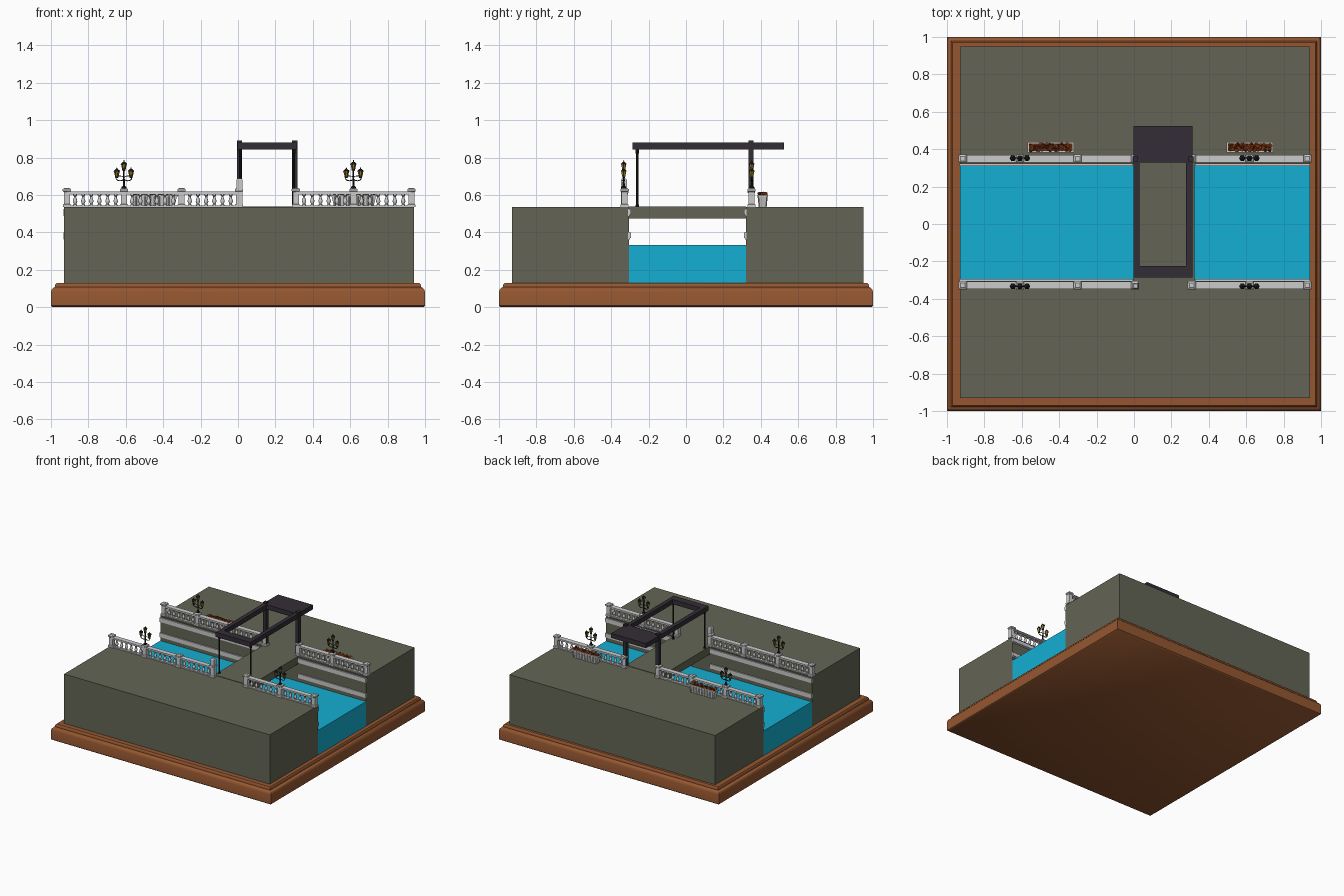
import bpy, bmesh, math, random
from mathutils import Matrix, Vector

if "Cube" in bpy.data.objects:
    bpy.data.objects.remove(bpy.data.objects["Cube"])

random.seed(4)
MATS = {}
COLORS = {
    "stone": (0.125, 0.13, 0.09), "water": (0.007, 0.43, 0.65),
    "wood": (0.30, 0.095, 0.03), "timber": (0.034, 0.027, 0.037),
    "iron": (0.012, 0.012, 0.014), "glass": (0.40, 0.24, 0.02),
    "orange": (0.75, 0.14, 0.01), "foliage": (0.16, 0.03, 0.01),
}


def finish(bm, name, color=None, smooth=False):
    bmesh.ops.recalc_face_normals(bm, faces=bm.faces[:])
    me = bpy.data.meshes.new(name)
    bm.to_mesh(me)
    bm.free()
    ob = bpy.data.objects.new(name, me)
    bpy.context.collection.objects.link(ob)
    if color:
        if color not in MATS:
            MATS[color] = bpy.data.materials.new(color)
            MATS[color].diffuse_color = (*COLORS[color], 1)
        me.materials.append(MATS[color])
    if smooth:
        bpy.ops.object.select_all(action="DESELECT")
        ob.select_set(True)
        bpy.context.view_layer.objects.active = ob
        bpy.ops.object.shade_smooth_by_angle(angle=math.radians(40))
    return ob


def box(bm, x0, x1, y0, y1, z0, z1):
    m = (Matrix.Translation(((x0 + x1) / 2, (y0 + y1) / 2, (z0 + z1) / 2))
         @ Matrix.Diagonal((x1 - x0, y1 - y0, z1 - z0, 1)))
    bmesh.ops.create_cube(bm, size=1, matrix=m)


def block(name, color, *dims):
    bm = bmesh.new()
    box(bm, *dims)
    return finish(bm, name, color)


def stack(bm, x, y, z, profile, n=10, sx=1, sy=1, rot=0):
    """Closed solid of n-sided rings; profile is (radius, height)."""
    rings = []
    for r, h in profile:
        rings.append([bm.verts.new((x + sx * r * math.cos(rot + math.tau * i / n),
                                    y + sy * r * math.sin(rot + math.tau * i / n), z + h))
                      for i in range(n)])
    for a, b in zip(rings, rings[1:]):
        for i in range(n):
            bm.faces.new((a[i], a[(i + 1) % n], b[(i + 1) % n], b[i]))
    bm.faces.new(rings[0])
    bm.faces.new(rings[-1])


def square(bm, x, y, z, profile, hx=1, hy=1):
    """Stack with a rectangular section; profile is (half width, height)."""
    stack(bm, x, y, z, profile, 4, hx * 2 ** 0.5, hy * 2 ** 0.5, math.pi / 4)


def tube(bm, pts, r, n=6):
    rings = []
    for i, p in enumerate(pts):
        d = pts[min(i + 1, len(pts) - 1)] - pts[max(i - 1, 0)]
        side = Vector((0, 1, 0))
        up = d.cross(side).normalized()
        rings.append([bm.verts.new(p + r * (math.cos(math.tau * k / n) * side
                                            + math.sin(math.tau * k / n) * up)) for k in range(n)])
    for a, b in zip(rings, rings[1:]):
        for k in range(n):
            bm.faces.new((a[k], a[(k + 1) % n], b[(k + 1) % n], b[k]))
    bm.faces.new(rings[0])
    bm.faces.new(rings[-1])


# moulded wooden plinth
bm = bmesh.new()
square(bm, 0, 0, 0, [(0.99, 0), (1, 0.008), (1, 0.082), (0.996, 0.094), (0.987, 0.104),
                     (0.978, 0.108), (0.977, 0.122), (0.97, 0.13)])
finish(bm, "plinth", "wood", True)

# banks, water and bridge deck
block("front_bank", "stone", -0.93, 0.94, -0.93, -0.305, 0.13, 0.535)
block("back_bank", "stone", -0.93, 0.94, 0.32, 0.95, 0.13, 0.535)
block("canal_water", "water", -0.93, 0.94, -0.305, 0.32, 0.13, 0.332)
block("bridge_deck", "stone", -0.003, 0.323, -0.305, 0.32, 0.475, 0.538)

# stone ledges along the canal walls
for side, y, s in (("front", -0.305, 1), ("back", 0.32, -1)):
    bm = bmesh.new()
    for x0, x1 in ((-0.932, -0.005), (0.325, 0.942)):
        for z0, z1 in ((0.37, 0.40), (0.495, 0.525)):
            ya, yb = sorted((y - s * 0.004, y + s * 0.010))
            box(bm, x0, x1, ya, yb, z0, z1)
            ya, yb = sorted((y - s * 0.004, y + s * 0.005))
            box(bm, x0, x1, ya, yb, z0 - 0.008, z0)
    finish(bm, side + "_canal_ledges")

G = 0.535
PILLAR = [(0.021, 0), (0.021, 0.014), (0.016, 0.018), (0.016, 0.08), (0.022, 0.086),
          (0.022, 0.096), (0.012, 0.103)]
VASE = [(0.010, 0.008), (0.010, 0.013), (0.006, 0.017), (0.012, 0.03), (0.011, 0.036),
        (0.006, 0.052), (0.006, 0.058), (0.010, 0.062), (0.010, 0.07)]

# balustrades on both banks
for side, y in (("front", -0.328), ("back", 0.35)):
    stones, vases = bmesh.new(), bmesh.new()
    for xs in ((-0.915, -0.61, -0.302, 0.005), (0.309, 0.617, 0.927)):
        for x in xs:
            square(stones, x, y, G, PILLAR)
        box(stones, xs[0], xs[-1], y - 0.013, y + 0.013, G, G + 0.009)
        box(stones, xs[0], xs[-1], y - 0.017, y + 0.017, G + 0.069, G + 0.077)
        box(stones, xs[0], xs[-1], y - 0.020, y + 0.020, G + 0.077, G + 0.084)
        for a, b in zip(xs, xs[1:]):
            for i in range(6):
                stack(vases, a + 0.044 + (b - a - 0.088) * i / 5, y, G, VASE, 10)
    if side == "front":
        square(stones, 0.008, y - 0.004, G, [(0.016, 0), (0.016, 0.145), (0.011, 0.153)])
    finish(stones, side + "_rail_and_pillars")
    finish(vases, side + "_balusters", None, True)

# three-armed street lamps standing on the pillars
for side, y in (("front", -0.333), ("back", 0.352)):
    for tag, x in (("left", -0.61), ("right", 0.617)):
        iron, glass = bmesh.new(), bmesh.new()
        stack(iron, x, y, 0.635, [(0.014, 0), (0.013, 0.008), (0.006, 0.014), (0.005, 0.04),
                                  (0.008, 0.044), (0.004, 0.05), (0.004, 0.105)], 8)
        for s in (-1, 1):
            tube(iron, [Vector((x + s * (0.021 - 0.021 * math.cos(t * math.pi / 8)), y,
                                0.69 - 0.014 * math.sin(t * math.pi / 8))) for t in range(9)], 0.003)
            tube(iron, [Vector((x + s * (0.021 - 0.021 * math.cos(t * math.pi / 8)), y,
                                0.69 + 0.012 * math.sin(t * math.pi / 8))) for t in range(6)], 0.002)
        for dx, z in ((-0.038, 0.690), (0.038, 0.690), (0, 0.728)):
            stack(iron, x + dx, y, z, [(0.004, 0), (0.009, 0.004), (0.009, 0.008)], 6)
            stack(glass, x + dx, y, z, [(0.008, 0.008), (0.014, 0.036)], 6)
            stack(iron, x + dx, y, z, [(0.017, 0.036), (0.016, 0.040), (0.007, 0.048),
                                       (0.003, 0.050), (0.002, 0.058)], 6)
            for k in range(6):
                c, sn = math.cos(k * math.pi / 3), math.sin(k * math.pi / 3)
                tube(iron, [Vector((x + dx + r * c, y + r * sn, z + h))
                            for r, h in ((0.008, 0.008), (0.014, 0.037))], 0.0013, 4)
        finish(iron, f"{side}_{tag}_lamp_post", "iron")
        finish(glass, f"{side}_{tag}_lamp_glass", "glass")

# drawbridge lifting frame, counterweight and hanging rods
bm = bmesh.new()
for x in (0.008, 0.304):
    box(bm, x - 0.014, x + 0.014, 0.334, 0.362, G, 0.892)
    box(bm, x - 0.012, x + 0.008, -0.285, 0.50, 0.842, 0.88)
for x0 in (-0.003, 0.279):
    box(bm, x0, x0 + 0.033, -0.285, 0.525, 0.842, 0.88)
box(bm, -0.003, 0.312, -0.285, -0.225, 0.842, 0.88)
box(bm, -0.003, 0.312, 0.33, 0.525, 0.842, 0.88)
finish(bm, "lifting_frame", "timber")
bm = bmesh.new()
for x in (0.012, 0.298):
    stack(bm, x, -0.26, G, [(0.009, 0), (0.009, 0.012), (0.006, 0.014), (0.006, 0.285),
                            (0.009, 0.288), (0.009, 0.31)], 8)
finish(bm, "lifting_rods", "iron")

# ribbed flower troughs with blooms
for tag, cx in (("left", -0.445), ("right", 0.619)):
    cy = 0.41
    bm = bmesh.new()
    for h0, h1, w0, w1, d0, d1 in ((0, 0.056, 0.105, 0.118, 0.016, 0.022),):
        lo = [bm.verts.new((cx + a * w0, cy + b * d0, G + h0)) for a, b in ((-1, -1), (1, -1), (1, 1), (-1, 1))]
        hi = [bm.verts.new((cx + a * w1, cy + b * d1, G + h1)) for a, b in ((-1, -1), (1, -1), (1, 1), (-1, 1))]
        bm.faces.new(lo)
        bm.faces.new(hi)
        for i in range(4):
            bm.faces.new((lo[i], lo[(i + 1) % 4], hi[(i + 1) % 4], hi[i]))
    for s in (-1, 1):
        box(bm, cx - 0.124, cx + 0.124, cy + s * 0.024 - 0.004, cy + s * 0.024 + 0.004, G + 0.056, G + 0.066)
        box(bm, cx + s * 0.12 - 0.004, cx + s * 0.12 + 0.004, cy - 0.028, cy + 0.028, G + 0.056, G + 0.066)
        for i in range(9):
            x = cx - 0.1 + 0.025 * i
            tube(bm, [Vector((x, cy + s * 0.017, G)), Vector((x, cy + s * 0.023, G + 0.056))], 0.004, 4)
    finish(bm, tag + "_flower_trough")
    block(tag + "_trough_soil", "foliage", cx - 0.116, cx + 0.116, cy - 0.02, cy + 0.02, G + 0.05, G + 0.062)
    for name, col, count, r in (("blooms", "orange", 45, 0.007), ("leaves", "foliage", 35, 0.008)):
        bm = bmesh.new()
        for _ in range(count):
            p = (cx + random.uniform(-0.112, 0.112), cy + random.uniform(-0.02, 0.02),
                 G + random.uniform(0.062, 0.074))
            bmesh.ops.create_icosphere(bm, subdivisions=1, radius=r * random.uniform(0.8, 1.2),
                                       matrix=Matrix.Translation(p))
        finish(bm, f"{tag}_{name}", col)

for m in bpy.data.materials:
    if m.users and not m.is_grease_pencil:
        m.use_nodes = True
        m.node_tree.nodes["Principled BSDF"].inputs["Base Color"].default_value = m.diffuse_color
